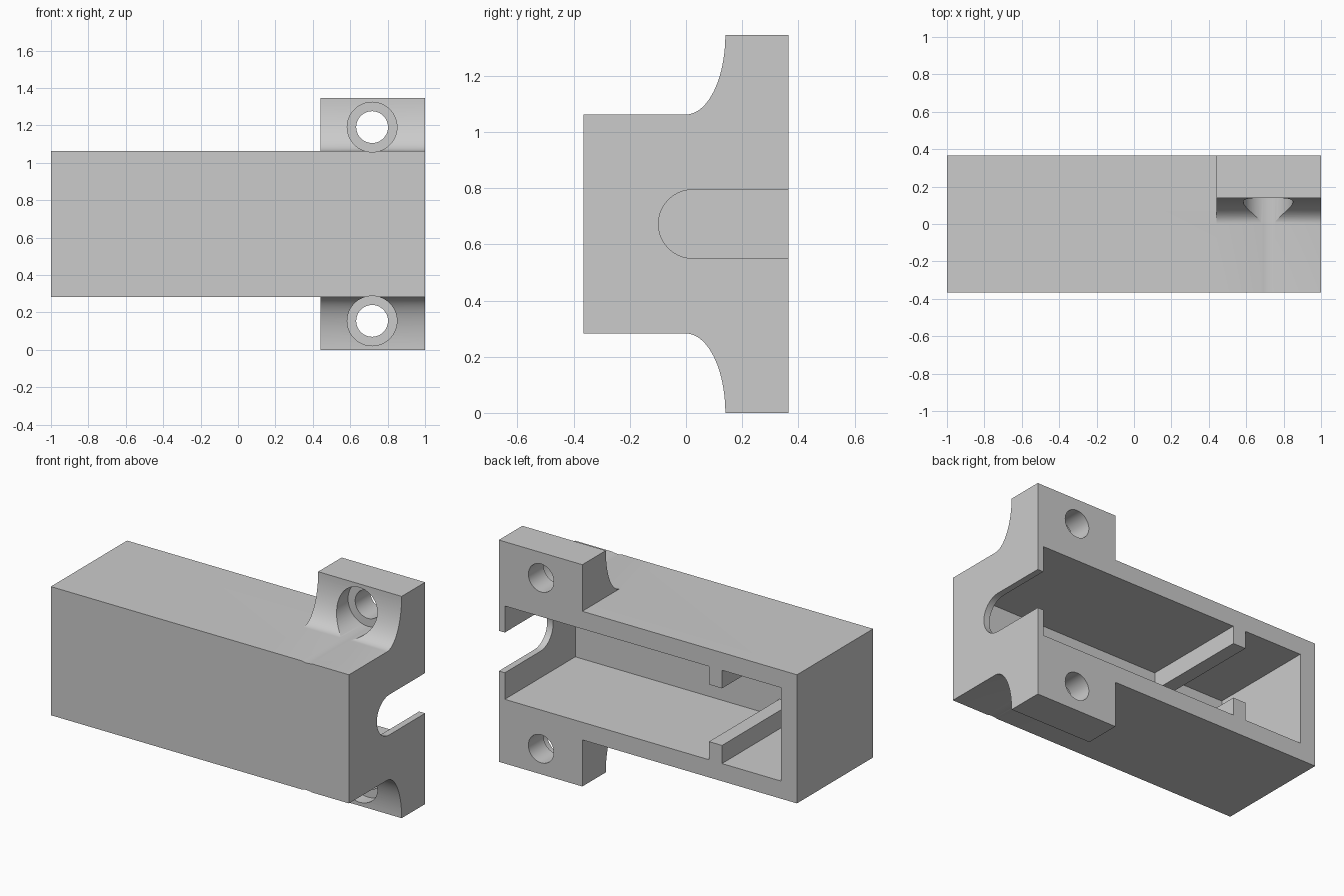
import bpy, bmesh, math
from mathutils import Vector

cube = bpy.data.objects.get("Cube")
if cube:
    bpy.data.objects.remove(cube, do_unlink=True)

grey = bpy.data.materials.new("plain grey")
grey.use_nodes = True
colour = (0.6, 0.6, 0.6, 1)
grey.diffuse_color = colour
grey.node_tree.nodes["Principled BSDF"].inputs["Base Color"].default_value = colour

MID = 0.6725            # height of the mirror plane
BACK = 0.365            # half depth
HALF = 0.39             # half height of the box
TOP = 0.6725            # half height over the ears


def prism(name, points, axis, start, end):
    """Extrude a 2D outline along x (points are y, z) or y (points are x, z)."""
    bm = bmesh.new()
    verts = [bm.verts.new((start, a, b) if axis == "x" else (a, start, b)) for a, b in points]
    face = bm.faces.new(verts)
    move = Vector((end - start, 0, 0) if axis == "x" else (0, end - start, 0))
    grown = bmesh.ops.extrude_face_region(bm, geom=[face])["geom"]
    bmesh.ops.translate(bm, vec=move, verts=[v for v in grown if isinstance(v, bmesh.types.BMVert)])
    bmesh.ops.recalc_face_normals(bm, faces=bm.faces)
    mesh = bpy.data.meshes.new(name)
    bm.to_mesh(mesh)
    bm.free()
    mesh.materials.append(grey)
    obj = bpy.data.objects.new(name, mesh)
    bpy.context.collection.objects.link(obj)
    return obj


def arc(cx, cy, rx, ry, first, last, steps):
    angles = [math.radians(first + (last - first) * i / steps) for i in range(steps + 1)]
    return [(cx + rx * math.cos(t), cy + ry * math.sin(t)) for t in angles]


def circle(cx, cy, r):
    return arc(cx, cy, r, r, 0, 360, 64)[:-1]


def mirrored(half):
    """Close a half outline, given relative to MID, with its reflection."""
    return [(a, MID + b) for a, b in half] + [(a, MID - b) for a, b in reversed(half)]


def combine(target, tool, operation):
    mod = target.modifiers.new("cut", "BOOLEAN")
    mod.operation, mod.solver, mod.object = operation, "EXACT", tool
    bpy.context.view_layer.objects.active = target
    bpy.ops.object.modifier_apply(modifier=mod.name)
    bpy.data.objects.remove(tool, do_unlink=True)


# Box body
housing = prism("housing", mirrored([(-BACK, HALF), (BACK, HALF)]), "x", -1, 1)

# Mounting ears with curved fillets
fillet = arc(0, TOP, 0.14, TOP - HALF, -90, 0, 24)
ears = prism("mounting_ears", mirrored([(-BACK, HALF)] + fillet + [(BACK, TOP)]), "x", 0.44, 1)
combine(housing, ears, "UNION")

# Cavity open at the back, leaving two ribs
cavity = prism("cavity_cutter", mirrored([
    (-0.893, 0.283), (-0.497, 0.283), (-0.497, 0.173),
    (-0.41, 0.173), (-0.41, 0.283), (0.96, 0.283)]), "y", -0.31, 0.5)
combine(housing, cavity, "DIFFERENCE")

# Round-ended slot in the end wall
slot = prism("slot_cutter", [(0.5, MID + 0.122)] + arc(0.024, MID, 0.122, 0.122, 90, 270, 32)
             + [(0.5, MID - 0.122)], "x", 0.9, 1.1)
combine(housing, slot, "DIFFERENCE")

# Screw holes with counterbores
for side in (-1, 1):
    z = MID + side * 0.518
    combine(housing, prism("hole_cutter", circle(0.717, z, 0.085), "y", 0, 0.5), "DIFFERENCE")
    combine(housing, prism("counterbore_cutter", circle(0.717, z, 0.133), "y", -0.5, 0.22), "DIFFERENCE")

# Smooth the curves, keep the edges sharp
bpy.ops.object.select_all(action="DESELECT")
housing.select_set(True)
bpy.context.view_layer.objects.active = housing
bpy.ops.object.shade_smooth_by_angle(angle=math.radians(20))
